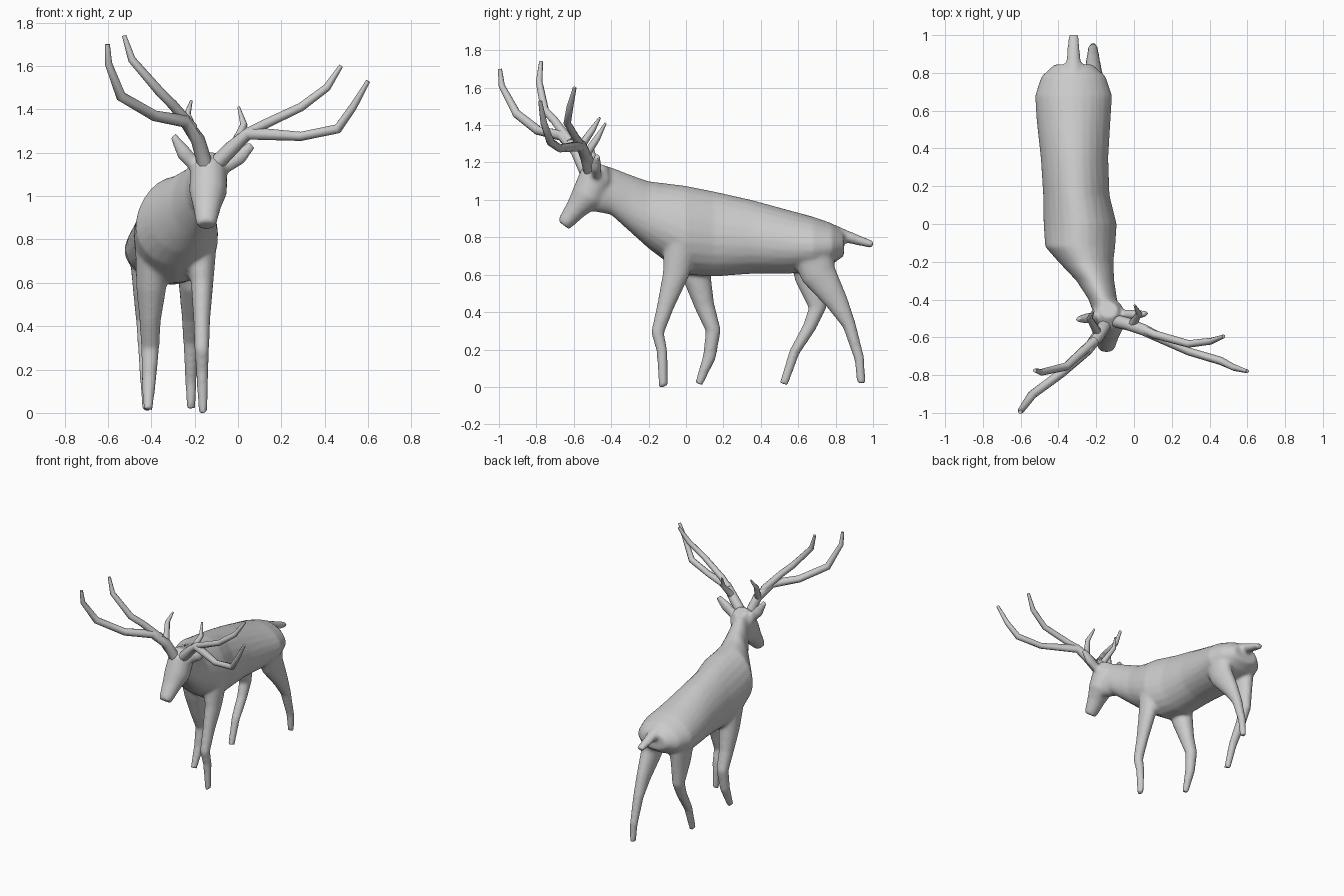
import bpy, bmesh, math
from mathutils import Vector

X, Y, Z = Vector((1, 0, 0)), Vector((0, 1, 0)), Vector((0, 0, 1))


def loft(bm, rings, n=16, taper=0.0):
    """Skin elliptical rings (centre, side vector, up vector) and cap the ends."""
    part, prev = [], None
    for c, side, up in rings:
        cur = []
        for i in range(n):
            t = 2 * math.pi * i / n
            s = math.sin(t)
            cur.append(bm.verts.new(c + side * math.cos(t) * (1 - taper * s) + up * s))
        if prev:
            for i in range(n):
                j = (i + 1) % n
                part.append(bm.faces.new((prev[i], prev[j], cur[j], cur[i])))
        else:
            part.append(bm.faces.new(cur[::-1]))
        prev = cur
    part.append(bm.faces.new(prev))
    bmesh.ops.recalc_face_normals(bm, faces=part)


def tube(bm, rows, ref=X, n=16):
    """Tube through (x, y, z, half_a[, half_b]); half_a lies along ref."""
    pts = [Vector(r[:3]) for r in rows]
    rings = []
    for i, r in enumerate(rows):
        tan = (pts[min(i + 1, len(pts) - 1)] - pts[max(i - 1, 0)]).normalized()
        side = (ref - tan * ref.dot(tan)).normalized()
        rings.append((pts[i], side * r[3], tan.cross(side) * r[-1]))
    loft(bm, rings, n)


def finish(bm, name):
    me = bpy.data.meshes.new(name)
    bm.to_mesh(me)
    bm.free()
    ob = bpy.data.objects.new(name, me)
    bpy.context.collection.objects.link(ob)
    bpy.ops.object.select_all(action='DESELECT')
    ob.select_set(True)
    bpy.context.view_layer.objects.active = ob
    return ob


bm = bmesh.new()

# Torso and neck: y, centre x, half width, top z, bottom z
torso = [(-.50, -.135, .07, 1.19, .94), (-.40, -.165, .075, 1.175, .92),
         (-.30, -.205, .10, 1.135, .83), (-.20, -.255, .145, 1.10, .74),
         (-.12, -.285, .185, 1.09, .68), (0, -.285, .193, 1.075, .60),
         (.15, -.305, .175, 1.045, .59), (.35, -.315, .178, 1.0, .605),
         (.55, -.32, .195, .945, .605), (.68, -.32, .203, .91, .62),
         (.78, -.32, .17, .875, .655), (.845, -.32, .10, .83, .70)]
loft(bm, [(Vector((x, y, (t + b) / 2)), X * w, Z * (t - b) / 2)
          for y, x, w, t, b in torso], 24, .12)

# Head and muzzle
tube(bm, [(-.135, -.455, 1.19, .05, .045), (-.135, -.475, 1.13, .085, .092),
          (-.138, -.525, 1.02, .088, .09), (-.143, -.585, .955, .066, .06),
          (-.146, -.64, .885, .05, .044), (-.146, -.655, .865, .043, .036)])

# Ears
tube(bm, [(-.18, -.49, 1.12, .025, .03), (-.25, -.50, 1.20, .028, .036),
          (-.30, -.505, 1.28, .015, .016)], Y)
tube(bm, [(-.08, -.48, 1.12, .025, .03), (.005, -.48, 1.18, .028, .038),
          (.065, -.475, 1.235, .015, .02)], Y)

# Tail
tube(bm, [(-.32, .78, .82, .06, .05), (-.32, .87, .80, .037, .032),
          (-.32, 1.0, .76, .028, .019)])

# Legs, caught in mid stride
legs = [
    # front right
    [(-.18, -.02, .80, .085, .10), (-.165, -.055, .60, .052, .07), (-.167, -.11, .43, .039, .046),
     (-.167, -.152, .29, .034, .035), (-.165, -.128, .19, .029, .029), (-.162, -.122, 0, .02, .024)],
    # front left
    [(-.39, .02, .80, .085, .11), (-.40, .06, .58, .07, .075), (-.405, .10, .43, .05, .053),
     (-.405, .146, .30, .042, .041), (-.41, .125, .16, .034, .035), (-.415, .068, .015, .022, .021)],
    # hind right
    [(-.22, .66, .78, .085, .13), (-.212, .71, .60, .062, .095), (-.215, .81, .45, .045, .06),
     (-.217, .873, .33, .036, .036), (-.217, .927, .15, .027, .027), (-.217, .937, .02, .02, .023)],
    # hind left
    [(-.42, .66, .78, .085, .13), (-.43, .675, .57, .055, .09), (-.43, .702, .42, .04, .047),
     (-.428, .66, .32, .035, .036), (-.425, .58, .187, .03, .028), (-.42, .522, .015, .022, .023)]]
for leg in legs:
    tube(bm, leg)

# Fuse the parts into one smooth skin
body = finish(bm, "body")
rm = body.modifiers.new("fuse", 'REMESH')
rm.mode, rm.voxel_size, rm.use_smooth_shade = 'VOXEL', .011, True
sm = body.modifiers.new("soften", 'SMOOTH')
sm.factor, sm.iterations = .5, 6

# Antlers: main beam, upper branch and back tine on each side
antlers = {
    "left_antler": [
        [(-.15, -.53, 1.14, .036), (-.185, -.585, 1.26, .033), (-.245, -.665, 1.345, .03),
         (-.385, -.79, 1.37, .025), (-.54, -.905, 1.46, .024), (-.597, -.985, 1.61, .017),
         (-.602, -.995, 1.70, .011)],
        [(-.21, -.62, 1.31, .027), (-.30, -.70, 1.42, .023), (-.36, -.755, 1.48, .022),
         (-.49, -.785, 1.63, .018), (-.525, -.775, 1.74, .01)],
        [(-.19, -.58, 1.26, .024), (-.235, -.50, 1.375, .017), (-.215, -.46, 1.44, .006)]],
    "right_antler": [
        [(-.11, -.51, 1.14, .036), (-.03, -.53, 1.22, .034), (.05, -.56, 1.29, .03),
         (.29, -.675, 1.275, .021), (.46, -.725, 1.31, .022), (.53, -.76, 1.41, .018),
         (.60, -.78, 1.53, .01)],
        [(.03, -.55, 1.28, .025), (.11, -.585, 1.325, .022), (.29, -.635, 1.41, .02),
         (.41, -.62, 1.50, .018), (.475, -.595, 1.60, .01)],
        [(-.01, -.535, 1.24, .024), (.027, -.475, 1.33, .017), (.003, -.43, 1.41, .006)]]}
for name, branches in antlers.items():
    bm = bmesh.new()
    for b in branches:
        tube(bm, b, Y, 8)
    finish(bm, name)
    bpy.ops.object.shade_smooth_by_angle(angle=math.radians(50))
